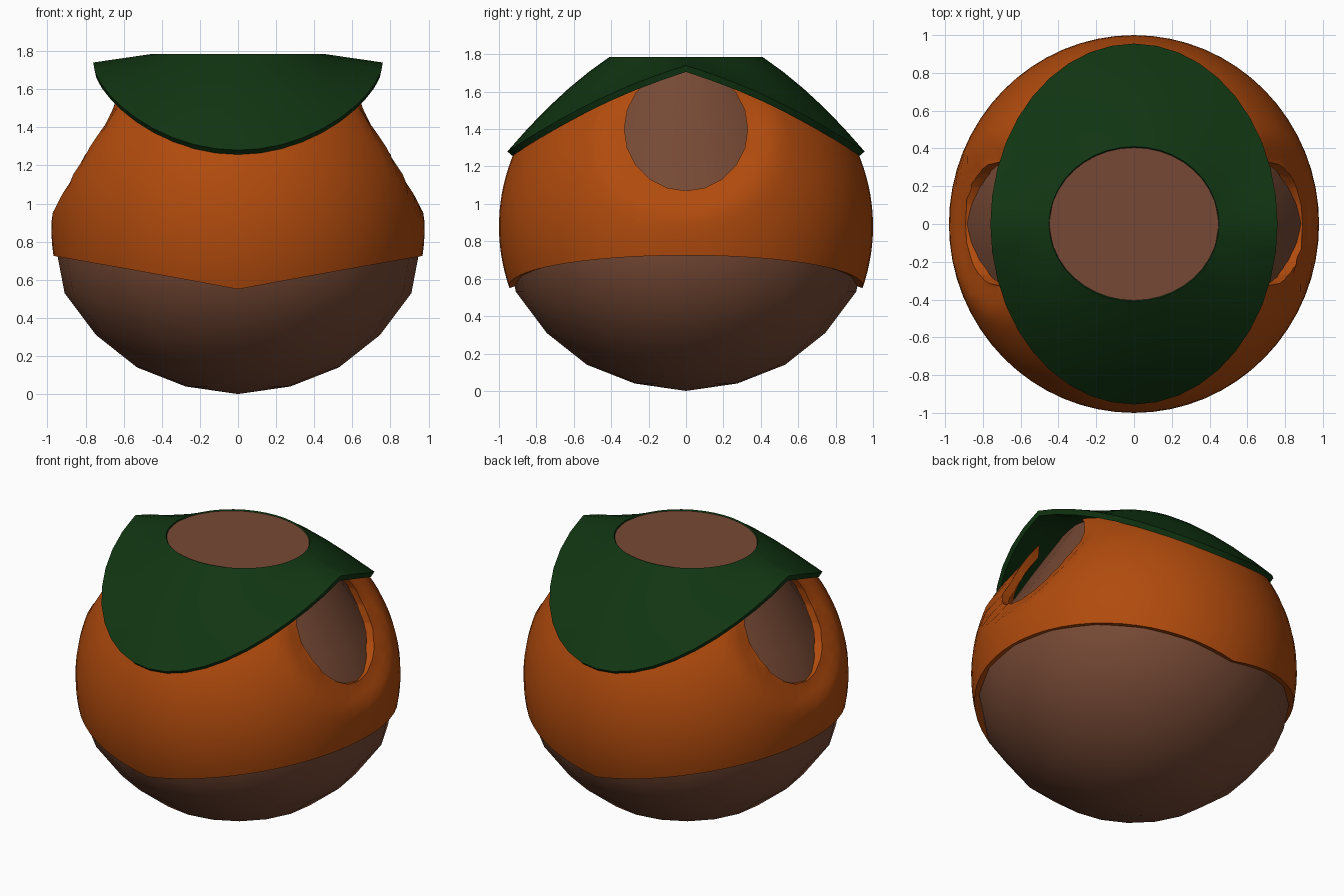
import bpy
import bmesh
from math import sin, cos, pi, sqrt, hypot

cube = bpy.data.objects.get("Cube")
if cube:
    bpy.data.objects.remove(cube, do_unlink=True)


def material(name, rgb):
    m = bpy.data.materials.new(name)
    m.use_nodes = True
    color = (*rgb, 1)
    m.diffuse_color = color
    bsdf = next(n for n in m.node_tree.nodes if n.type == 'BSDF_PRINCIPLED')
    bsdf.inputs["Base Color"].default_value = color
    bsdf.inputs["Roughness"].default_value = 0.8
    return m


brown = material("brown", (0.18, 0.066, 0.035))
orange = material("orange", (0.44, 0.07, 0.004))
green = material("dark green", (0.0055, 0.036, 0.006))


def loft(name, mat, point, rows, segs, cap=False):
    """Closed rings stacked from bottom to top; point(row, angle) -> xyz."""
    bm = bmesh.new()
    rings = [[bm.verts.new(point(i, 2 * pi * j / segs)) for j in range(segs)]
             for i in range(rows)]
    for a, b in zip(rings, rings[1:]):
        for j in range(segs):
            k = (j + 1) % segs
            bm.faces.new((a[j], a[k], b[k], b[j]))
    if cap:
        bm.faces.new(rings[-1])
        bmesh.ops.remove_doubles(bm, verts=bm.verts, dist=0.0005)
    mesh = bpy.data.meshes.new(name)
    bm.to_mesh(mesh)
    bm.free()
    ob = bpy.data.objects.new(name, mesh)
    bpy.context.collection.objects.link(ob)
    mesh.materials.append(mat)
    return ob


def activate(ob):
    bpy.ops.object.select_all(action='DESELECT')
    ob.select_set(True)
    bpy.context.view_layer.objects.active = ob


def thicken(ob, depth):
    activate(ob)
    mod = ob.modifiers.new("thickness", 'SOLIDIFY')
    mod.thickness = depth
    mod.offset = -1
    bpy.ops.object.modifier_apply(modifier=mod.name)


def smooth(ob, degrees):
    activate(ob)
    bpy.ops.object.shade_smooth_by_angle(angle=degrees * pi / 180)


# Round body with a flat top
profile = [(0, 0), (0.275, 0.04), (0.53, 0.14), (0.745, 0.31), (0.91, 0.53),
           (0.95, 0.74), (0.94, 0.93), (0.88, 1.08), (0.78, 1.24),
           (0.69, 1.39), (0.59, 1.55), (0.5, 1.69), (0.45, 1.777)]


def body_point(i, a):
    r, z = profile[i]
    squash = 0.92 if i == len(profile) - 1 else 1
    return r * cos(a), r * squash * sin(a), z


body = loft("body", brown, body_point, len(profile), 20, cap=True)
smooth(body, 40)

# Outer shell, sinking inward around the two side openings
SHELL_ROWS = 18
HOLE_Z, HOLE_R = 1.40, 0.33


def shell_point(i, a):
    t = i / (SHELL_ROWS - 1)
    low = 0.55 + 0.175 * abs(cos(a))
    high = 1.33 + 0.37 * cos(a) ** 2
    z = low + (high - low) * t
    r = sqrt(1 - (z - 0.88) ** 2)
    x, y = 0.98 * r * cos(a), r * sin(a)
    d = hypot(y, z - HOLE_Z)
    f = min(max((HOLE_R + 0.14 - d) / 0.14, 0), 1)
    f = f * f * (3 - 2 * f) * min(max((1.65 - z) / 0.2, 0), 1)
    if abs(x) > 0.3:
        x -= 0.07 * f * (1 if x > 0 else -1)
    return x, y, z


shell = loft("shell", orange, shell_point, SHELL_ROWS, 64)
thicken(shell, 0.05)

# Side openings
bpy.ops.mesh.primitive_cylinder_add(vertices=20, radius=HOLE_R, depth=3,
                                    location=(0, 0, HOLE_Z),
                                    rotation=(0, pi / 2, 0))
cutter = bpy.context.object
cutter.name = "opening_cutter"
cutter.hide_render = True
activate(shell)
cut = shell.modifiers.new("openings", 'BOOLEAN')
cut.operation = 'DIFFERENCE'
cut.solver = 'EXACT'
cut.object = cutter
bpy.ops.object.modifier_apply(modifier=cut.name)
bpy.data.objects.remove(cutter, do_unlink=True)
smooth(shell, 50)

# Draped collar: long at front and back, flared at the sides
COLLAR_ROWS = 6


def collar_point(i, a):
    t = i / (COLLAR_ROWS - 1)
    ox, oy = 0.76 * cos(a), 0.955 * sin(a)
    oz = 1.74 - 0.3 * abs(oy) - 0.19 * oy * oy
    ix, iy, iz = 0.45 * cos(a), 0.41 * sin(a), 1.785
    z = oz + (iz - oz) * t + 0.14 * t * (1 - t) * sin(a) ** 2
    return ox + (ix - ox) * t, oy + (iy - oy) * t, z


collar = loft("collar", green, collar_point, COLLAR_ROWS, 40)
thicken(collar, 0.035)
smooth(collar, 45)
